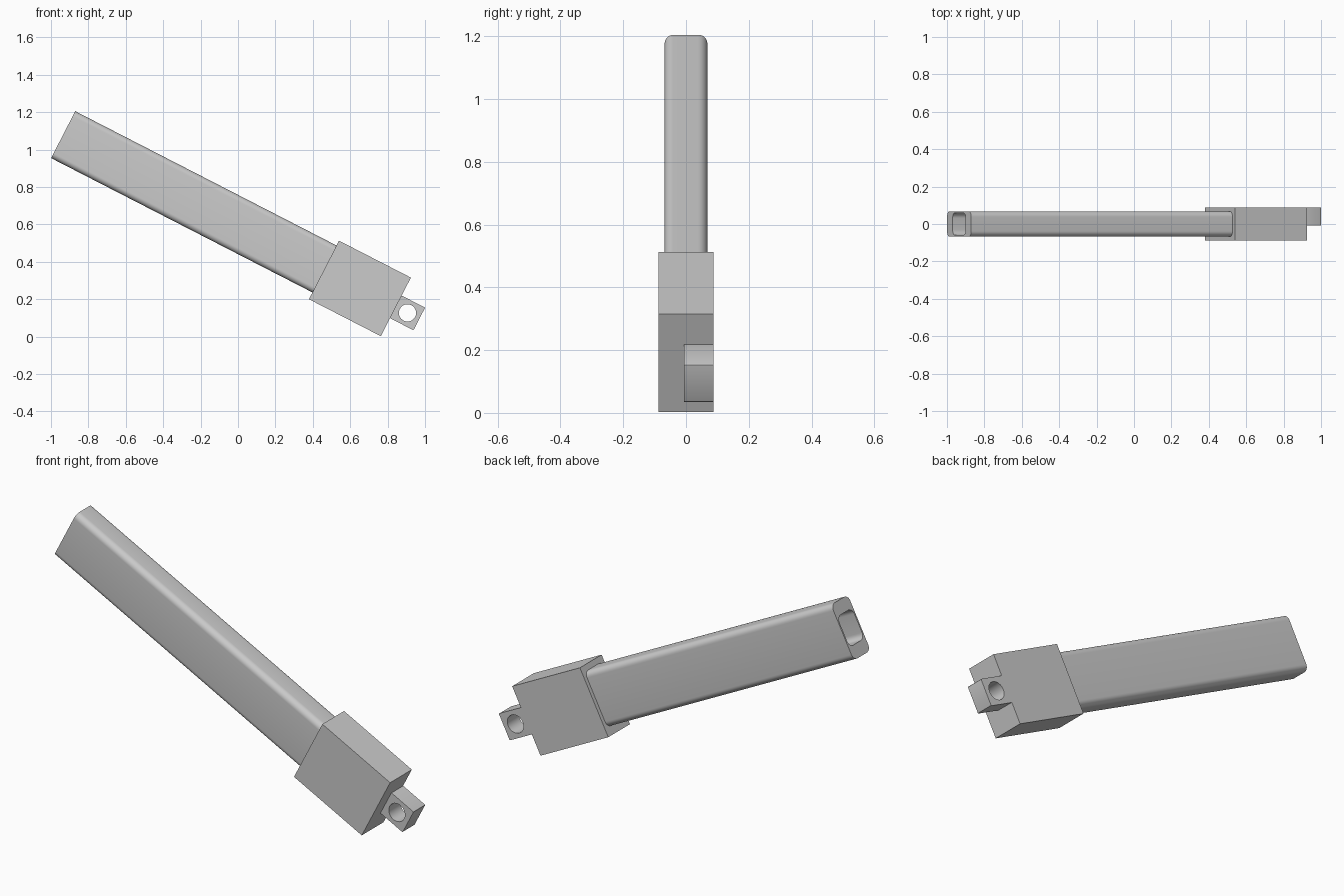
import bpy
from math import sin, cos, pi, radians
from mathutils import Matrix, Vector

cube = bpy.data.objects.get("Cube")
if cube:
    bpy.data.objects.remove(cube, do_unlink=True)

# Single grey material
grey = bpy.data.materials.new("plain grey")
grey.use_nodes = True
colour = (0.6, 0.6, 0.6, 1)
grey.diffuse_color = colour
grey.node_tree.nodes["Principled BSDF"].inputs["Base Color"].default_value = colour

# Tilted axes: along the body, across its width, and through its thickness
tilt = radians(27.2)
along = Vector((cos(tilt), 0, -sin(tilt)))
across = Vector((sin(tilt), 0, cos(tilt)))
side = Vector((0, 1, 0))


def frame(x_axis, y_axis, origin):
    axes = Matrix((x_axis, y_axis, x_axis.cross(y_axis))).transposed()
    return Matrix.Translation(origin) @ axes.to_4x4()


def rounded_rect(width, height, radius, steps=8):
    if radius == 0:
        return [(sx * width / 2, sy * height / 2)
                for sx, sy in ((1, 1), (-1, 1), (-1, -1), (1, -1))]
    points = []
    for corner, (sx, sy) in enumerate(((1, 1), (-1, 1), (-1, -1), (1, -1))):
        for i in range(steps + 1):
            a = (corner + i / steps) * pi / 2
            points.append((sx * (width / 2 - radius) + radius * cos(a),
                           sy * (height / 2 - radius) + radius * sin(a)))
    return points


def circle(radius, steps=32):
    return [(radius * cos(2 * pi * i / steps), radius * sin(2 * pi * i / steps))
            for i in range(steps)]


def extrude_part(name, outlines, depth, matrix):
    """Extrude a flat outline (inner outlines become holes) about its centre."""
    curve = bpy.data.curves.new(name, "CURVE")
    curve.dimensions = "2D"
    curve.fill_mode = "BOTH"
    curve.extrude = depth / 2
    for outline in outlines:
        spline = curve.splines.new("POLY")
        spline.points.add(len(outline) - 1)
        for point, (x, y) in zip(spline.points, outline):
            point.co = (x, y, 0, 1)
        spline.use_cyclic_u = True
    obj = bpy.data.objects.new(name, curve)
    bpy.context.collection.objects.link(obj)
    obj.matrix_world = matrix
    bpy.ops.object.select_all(action="DESELECT")
    obj.select_set(True)
    bpy.context.view_layer.objects.active = obj
    bpy.ops.object.convert(target="MESH")
    obj = bpy.context.object
    obj.data.materials.clear()
    obj.data.materials.append(grey)
    # Weld caps to walls so the shading follows the angles
    bpy.ops.object.mode_set(mode="EDIT")
    bpy.ops.mesh.select_all(action="SELECT")
    bpy.ops.mesh.remove_doubles(threshold=0.0001)
    bpy.ops.mesh.normals_make_consistent(inside=False)
    bpy.ops.object.mode_set(mode="OBJECT")
    bpy.ops.object.shade_smooth_by_angle(angle=radians(30))
    return obj


# Long hollow bar with rounded edges
start, end = -1.325, 0.25
extrude_part("hollow_bar",
             [rounded_rect(0.282, 0.136, 0.03), rounded_rect(0.154, 0.12, 0.03)],
             end - start,
             frame(across, side, along * (start + end) / 2 + across * 0.533))

# Square end block
extrude_part("end_block", [rounded_rect(0.432, 0.352, 0)], 0.176,
             frame(along, across, along * 0.462 + across * 0.527))

# Offset lug with a pin hole
extrude_part("pin_lug", [rounded_rect(0.142, 0.136, 0.004, 3), circle(0.046)], 0.095,
             frame(along, across, along * 0.748 + across * 0.527 + side * 0.0405))
